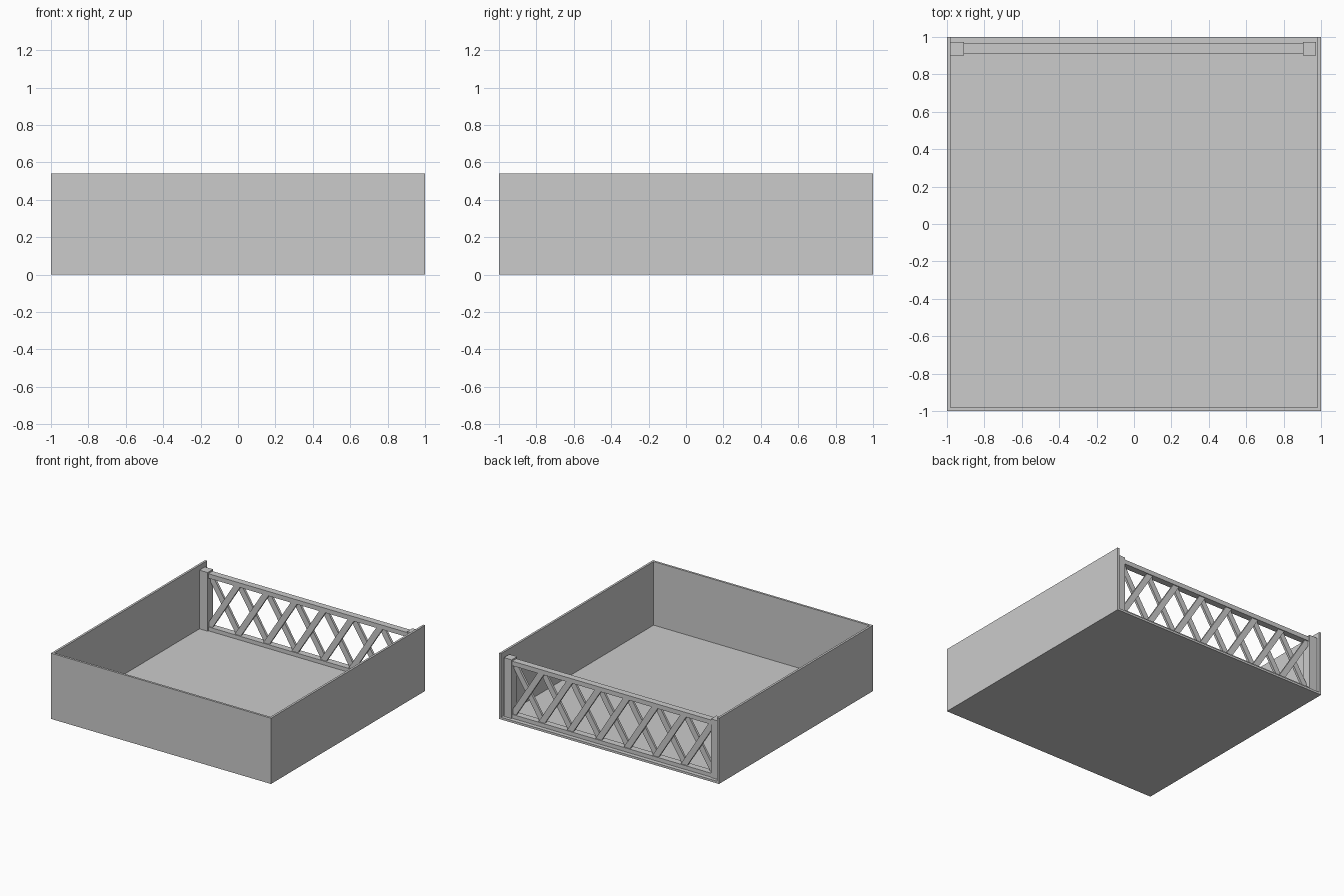
import bpy, bmesh

if "Cube" in bpy.data.objects:
    bpy.data.objects.remove(bpy.data.objects["Cube"])

T = 0.018      # wall and floor thickness
H = 0.54       # wall height


def prism(name, pts, vec):
    """Extrude a closed polygon of 3D points along vec."""
    bm = bmesh.new()
    face = bm.faces.new([bm.verts.new(p) for p in pts])
    ext = bmesh.ops.extrude_face_region(bm, geom=[face])
    bmesh.ops.translate(bm, vec=vec, verts=[g for g in ext["geom"] if isinstance(g, bmesh.types.BMVert)])
    if face.is_valid is False or len(bm.faces) == len(pts) + 1:
        bm.faces.new([v for v in list(bm.verts)[:len(pts)]])
    bmesh.ops.recalc_face_normals(bm, faces=bm.faces[:])
    me = bpy.data.meshes.new(name)
    bm.to_mesh(me)
    bm.free()
    ob = bpy.data.objects.new(name, me)
    bpy.context.collection.objects.link(ob)
    return ob


def box(name, x0, x1, y0, y1, z0, z1):
    return prism(name, [(x0, y0, z0), (x1, y0, z0), (x1, y1, z0), (x0, y1, z0)],
                 (0, 0, z1 - z0))


# Floor slab, open to the back edge
i = 1 - T
box("floor", -i, i, -i, 1, 0, T)

# Three solid walls as one U-shaped extrusion
prism("walls", [(-1, 1, 0), (-1, -1, 0), (1, -1, 0), (1, 1, 0),
                (i, 1, 0), (i, -i, 0), (-i, -i, 0), (-i, 1, 0)], (0, 0, H))

# Fence posts at the back
L, R = -0.908, 0.904
box("left_post", L - 0.075, L, 0.902, 0.973, T, 0.50)
box("right_post", R, R + 0.07, 0.902, 0.973, T, 0.50)

# Fence rails
box("bottom_rail", L, R, 0.912, 0.966, T, 0.05)
box("top_rail", L, R, 0.912, 0.966, 0.45, 0.487)

# Crossed lattice slats in two layers
N = 7
P = (R - L) / N
W = 0.028      # half of the slat's horizontal width
for k in range(N):
    a, b = L + k * P, L + (k + 1) * P
    for name, lo, hi, y in (("slat_rising", a, b, 0.92), ("slat_falling", b, a, 0.939)):
        prism(name, [(lo - W, y, 0.045), (lo + W, y, 0.045),
                     (hi + W, y, 0.455), (hi - W, y, 0.455)], (0, 0.019, 0))
